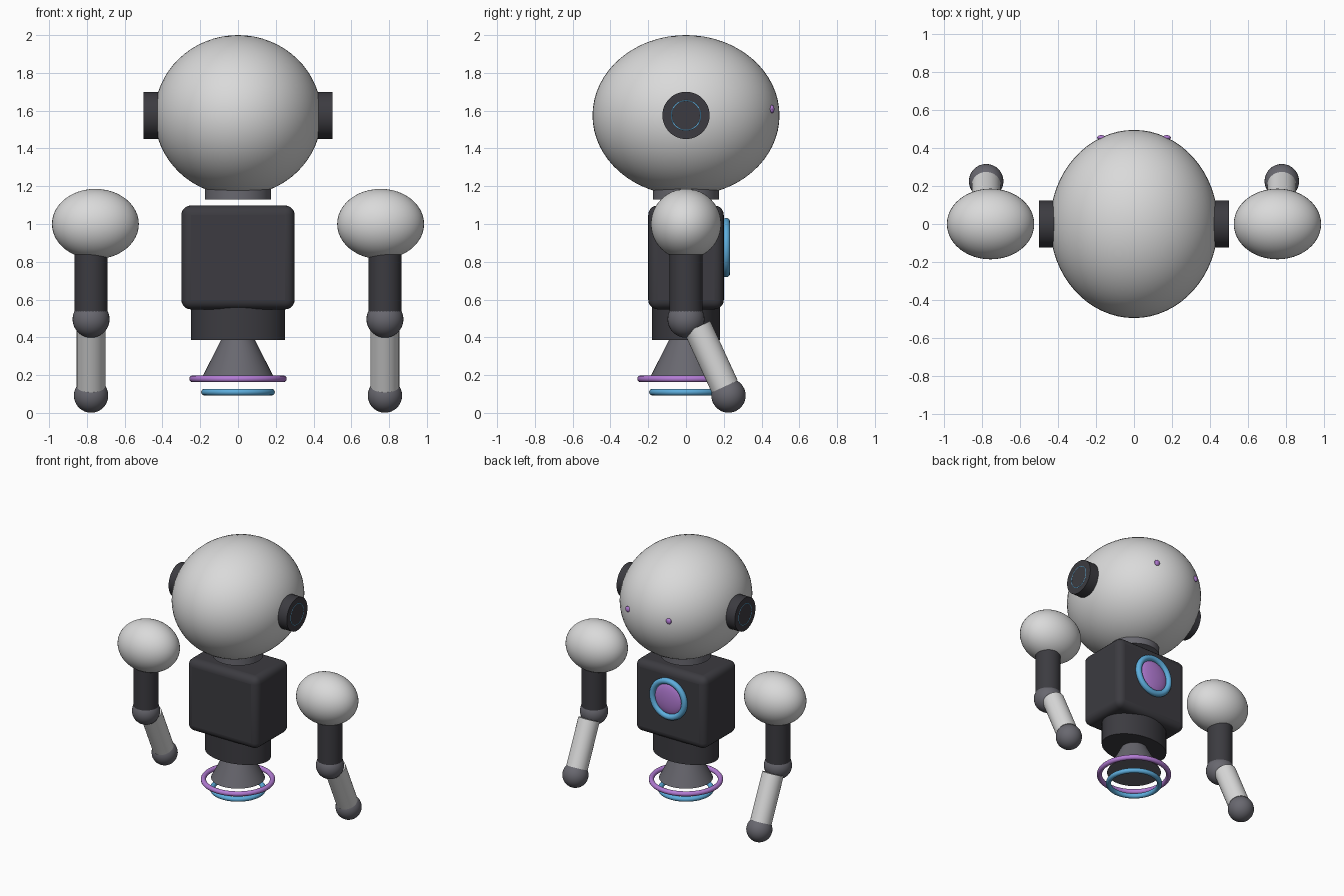
import bpy, math
from mathutils import Vector

if "Cube" in bpy.data.objects:
    bpy.data.objects.remove(bpy.data.objects["Cube"])


def material(name, rgb):
    m = bpy.data.materials.new(name)
    m.diffuse_color = (*rgb, 1)
    m.use_nodes = True
    m.node_tree.nodes["Principled BSDF"].inputs["Base Color"].default_value = m.diffuse_color
    return m


LIGHT = material("light_grey", (0.70, 0.70, 0.70))
DARK = material("charcoal", (0.045, 0.044, 0.052))
MID = material("mid_grey", (0.14, 0.138, 0.16))
PURPLE = material("purple", (0.45, 0.20, 0.66))
BLUE = material("blue", (0.11, 0.42, 0.72))


def finish(name, mat):
    ob = bpy.context.object
    ob.name = name
    ob.data.materials.append(mat)
    bpy.ops.object.transform_apply(location=False, rotation=True, scale=True)
    bpy.ops.object.shade_smooth_by_angle(angle=math.radians(35))
    return ob


def ellipsoid(name, loc, radii, mat, seg=48):
    bpy.ops.mesh.primitive_uv_sphere_add(segments=seg, ring_count=seg // 2, location=loc)
    bpy.context.object.scale = radii
    return finish(name, mat)


def tube(name, a, b, r1, r2, mat, squash=1.0):
    a, b = Vector(a), Vector(b)
    d = b - a
    bpy.ops.mesh.primitive_cone_add(vertices=48, radius1=r1, radius2=r2, depth=d.length,
                                    location=(a + b) / 2,
                                    rotation=d.to_track_quat('Z', 'Y').to_euler())
    bpy.context.object.scale.y = squash
    return finish(name, mat)


def ring(name, loc, major, minor, mat, rot=(0, 0, 0)):
    bpy.ops.mesh.primitive_torus_add(major_segments=56, minor_segments=14, location=loc,
                                     rotation=rot, major_radius=major, minor_radius=minor)
    return finish(name, mat)


# Head and neck
HZ = 1.575
ellipsoid("head", (0, 0, HZ), (0.442, 0.495, 0.425), LIGHT, 64)
tube("neck", (0, 0, 1.13), (0, 0, 1.25), 0.175, 0.175, MID)

# Torso block with rounded edges
bpy.ops.mesh.primitive_cube_add(size=1, location=(0, 0, 0.823))
bpy.context.object.scale = (0.6, 0.4, 0.55)
torso = finish("torso", DARK)
bev = torso.modifiers.new("rounded", 'BEVEL')
bev.width, bev.segments = 0.05, 5

# Waist, thruster cone and hover rings
tube("waist", (0, 0, 0.385), (0, 0, 0.6), 0.25, 0.25, DARK, squash=0.72)
tube("thruster", (0, 0, 0.195), (0, 0, 0.42), 0.187, 0.072, MID)
ring("upper_hover_ring", (0, 0, 0.18), 0.24, 0.018, PURPLE)
ring("lower_hover_ring", (0, 0, 0.11), 0.177, 0.018, BLUE)

# Round lamp on the rear of the torso
ellipsoid("lamp", (0, 0.2, 0.875), (0.122, 0.03, 0.122), PURPLE, 40)
ring("lamp_ring", (0, 0.212, 0.875), 0.135, 0.022, BLUE, (math.pi / 2, 0, 0))

for s, side in ((-1, "left"), (1, "right")):
    # Ear discs with thin inlaid rings, and eye studs
    tube(side + "_ear", (s * 0.38, 0, HZ), (s * 0.5, 0, HZ), 0.125, 0.125, DARK)
    ring(side + "_ear_ring", (s * 0.497, 0, HZ), 0.078, 0.004, BLUE, (0, math.pi / 2, 0))
    ellipsoid(side + "_eye", (s * 0.172, 0.455, 1.608), (0.022, 0.013, 0.022), PURPLE, 16)

    # Arm
    x = s * 0.778
    ellipsoid(side + "_shoulder", (s * 0.755, 0, 1.0), (0.23, 0.186, 0.186), LIGHT)
    tube(side + "_upper_arm", (x, 0, 0.5), (x, 0, 0.92), 0.088, 0.088, DARK)
    ellipsoid(side + "_elbow", (x, 0, 0.496), (0.098,) * 3, MID, 32)
    tube(side + "_forearm", (x, 0.06, 0.455), (x, 0.205, 0.14), 0.076, 0.076, LIGHT)
    ellipsoid(side + "_hand", (x, 0.225, 0.092), (0.091,) * 3, MID, 32)
